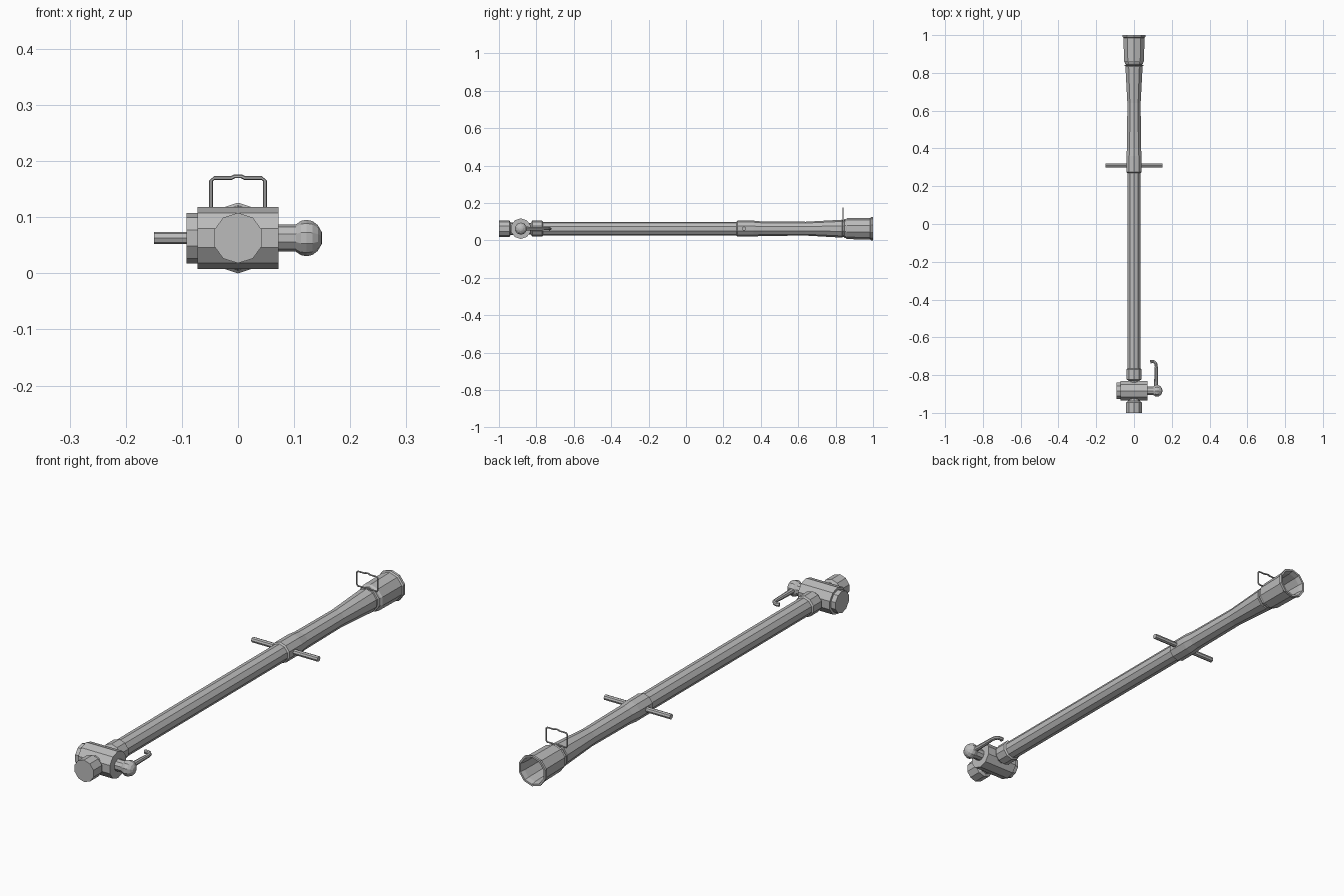
import bpy, bmesh, math
from mathutils import Vector

if "Cube" in bpy.data.objects:
    bpy.data.objects.remove(bpy.data.objects["Cube"])

ZC = 0.063   # height of the main axis
BY = -0.883  # y of the cross-wise breech block

steel = bpy.data.materials.new("grey_steel")
steel.diffuse_color = (0.5, 0.5, 0.5, 1)
steel.use_nodes = True
steel.node_tree.nodes["Principled BSDF"].inputs["Base Color"].default_value = steel.diffuse_color


def finish(name, bm):
    bmesh.ops.recalc_face_normals(bm, faces=bm.faces)
    me = bpy.data.meshes.new(name)
    bm.to_mesh(me)
    bm.free()
    me.materials.append(steel)
    ob = bpy.data.objects.new(name, me)
    bpy.context.collection.objects.link(ob)
    return ob


def lathe(name, profile, axis, y=0.0, sides=10):
    """Turn (position, radius) points about the x or y axis, a corner pointing up."""
    bm = bmesh.new()
    rings = []
    for p, r in profile:
        ring = []
        for i in range(sides):
            a = 2 * math.pi * i / sides
            s, c = r * math.sin(a), r * math.cos(a)
            co = (p, y + s, ZC + c) if axis == 'x' else (s, p, ZC + c)
            ring.append(bm.verts.new(co))
        rings.append(ring)
    for a, b in zip(rings, rings[1:]):
        for i in range(sides):
            j = (i + 1) % sides
            bm.faces.new((a[i], a[j], b[j], b[i]))
    bm.faces.new(rings[0])
    bm.faces.new(rings[-1])
    return finish(name, bm)


def wire(name, pts, up, radii, sides=6, closed=False):
    """Sweep a round section along a flat path whose plane has normal up."""
    bm = bmesh.new()
    pts = [Vector(p) for p in pts]
    up = Vector(up)
    n = len(pts)
    rings = []
    for k, p in enumerate(pts):
        prev = pts[k - 1] if (k or closed) else p
        nxt = pts[(k + 1) % n] if (k < n - 1 or closed) else p
        side = (nxt - prev).normalized().cross(up)
        rings.append([bm.verts.new(p + radii[k] * (side * math.cos(2 * math.pi * i / sides)
                      + up * math.sin(2 * math.pi * i / sides))) for i in range(sides)])
    for k in range(n if closed else n - 1):
        a, b = rings[k], rings[(k + 1) % n]
        for i in range(sides):
            j = (i + 1) % sides
            bm.faces.new((a[i], a[j], b[j], b[i]))
    if not closed:
        bm.faces.new(rings[0])
        bm.faces.new(rings[-1])
    return finish(name, bm)


# Long tube with collars, flared end and hollow mouth
lathe("tube", [(-0.86, 0.030), (-0.83, 0.030), (-0.822, 0.043), (-0.77, 0.043), (-0.765, 0.037),
               (0.27, 0.037), (0.275, 0.043), (0.36, 0.043), (0.40, 0.039), (0.64, 0.037),
               (0.835, 0.048), (0.837, 0.044), (0.845, 0.044), (0.847, 0.051), (0.855, 0.051),
               (0.862, 0.056), (0.985, 0.058), (0.99, 0.063), (1.0, 0.063),
               (1.0, 0.055), (0.98, 0.051), (0.87, 0.048), (0.85, 0.036)], 'y')

# Rear plug
lathe("rear_plug", [(-1.0, 0.045), (-0.945, 0.045), (-0.938, 0.034), (-0.90, 0.034)], 'y')

# Cross block with its end disc
lathe("cross_block", [(-0.092, 0.045), (-0.072, 0.045), (-0.072, 0.055), (0.072, 0.055)], 'x', BY)

# Ball knob on a short neck
ball = [(0.122 - 0.0285 * math.cos(math.radians(t)), 0.0325 * math.sin(math.radians(t)))
        for t in (48, 70, 90, 112, 135, 158)]
lathe("ball_knob", [(0.07, 0.024), (0.101, 0.024)] + ball + [(0.150, 0.004)], 'x', BY)

# Hooked lever
lever = [(0.117, -0.87), (0.117, -0.79), (0.118, -0.755), (0.115, -0.738),
         (0.106, -0.729), (0.096, -0.727), (0.086, -0.730)]
wire("hooked_lever", [(x, y, ZC) for x, y in lever], (0, 0, 1),
     [0.011, 0.009, 0.008, 0.008, 0.008, 0.008, 0.009], 8)

# Side pin through the tube
lathe("side_pin", [(-0.15, 0.011), (0.15, 0.011)], 'x', 0.31, 8)

# Sight frame with a small peak at the top
half = [(0.006, 0.173), (0.012, 0.170), (0.042, 0.170), (0.048, 0.165), (0.048, 0.116), (0.043, 0.110)]
loop = half + [(-x, z) for x, z in reversed(half)]
wire("sight_frame", [(x, 0.84, z) for x, z in loop], (0, 1, 0), [0.0035] * len(loop), 6, True)
